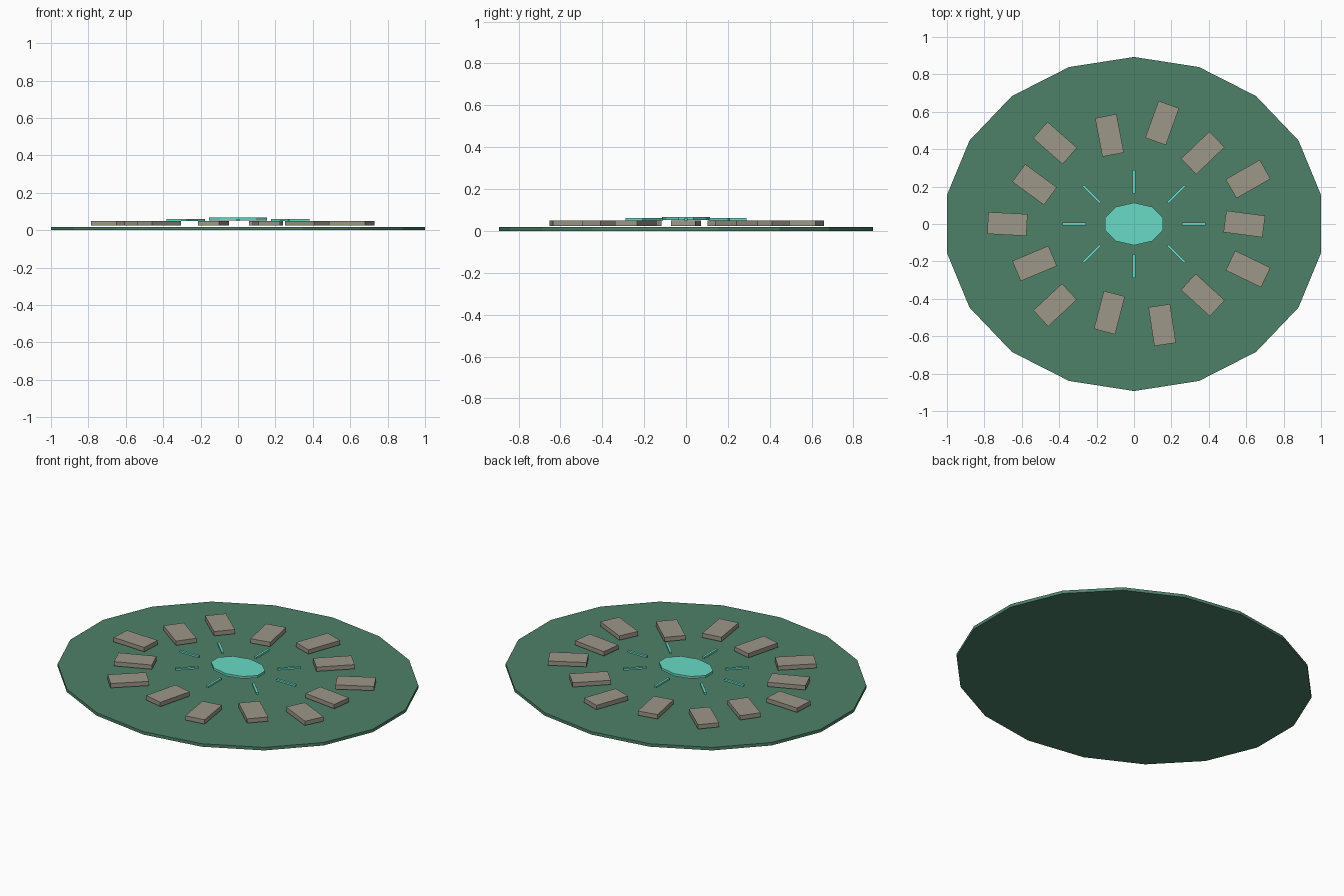
import bpy
from math import radians, cos, sin, pi

if "Cube" in bpy.data.objects:
    bpy.data.objects.remove(bpy.data.objects["Cube"])


def material(name, rgb):
    m = bpy.data.materials.new(name)
    m.diffuse_color = (*rgb, 1)
    m.use_nodes = True
    m.node_tree.nodes["Principled BSDF"].inputs["Base Color"].default_value = m.diffuse_color
    return m


moss = material("moss_green", (0.075, 0.22, 0.14))
stone = material("stone_grey", (0.34, 0.31, 0.25))
glow = material("glow_teal", (0.14, 0.70, 0.56))


def disc(name, sides, rx, ry, z0, z1, mat):
    bpy.ops.mesh.primitive_cylinder_add(vertices=sides, radius=1, depth=1,
                                        location=(0, 0, (z0 + z1) / 2))
    ob = bpy.context.object
    ob.name = name
    ob.scale = (rx, ry, z1 - z0)
    ob.data.materials.append(mat)


def slab(name, x, y, z0, z1, length, width, angle, mat):
    bpy.ops.mesh.primitive_cube_add(size=1, location=(x, y, (z0 + z1) / 2),
                                    rotation=(0, 0, angle))
    ob = bpy.context.object
    ob.name = name
    ob.scale = (length, width, z1 - z0)
    ob.data.materials.append(mat)


# Oval ground plate
disc("ground_plate", 18, 1.0154, 0.893, 0, 0.018, moss)

# Ring of loosely laid stones, alternating inner and outer, each slightly turned
turns = [-7.5, 4, -7.5, -7, -2, 10, -10.5, -3, -3, -8.5, -1.7, -4.3, 9, 0]
for i, turn in enumerate(turns):
    a = 2 * pi * i / len(turns)
    rx, ry = (0.677, 0.554) if i % 2 else (0.59, 0.486)
    slab(f"paving_stone_{i + 1}", rx * cos(a), ry * sin(a), 0.024, 0.05,
         0.21, 0.117, a + radians(turn), stone)

# Glowing centre and its rays
disc("centre_disc", 10, 0.162, 0.114, 0.053, 0.067, glow)
for i in range(8):
    a = pi * i / 4
    slab(f"ray_{i + 1}", 0.32 * cos(a), 0.226 * sin(a), 0.05, 0.061,
         0.127, 0.014, a, glow)
